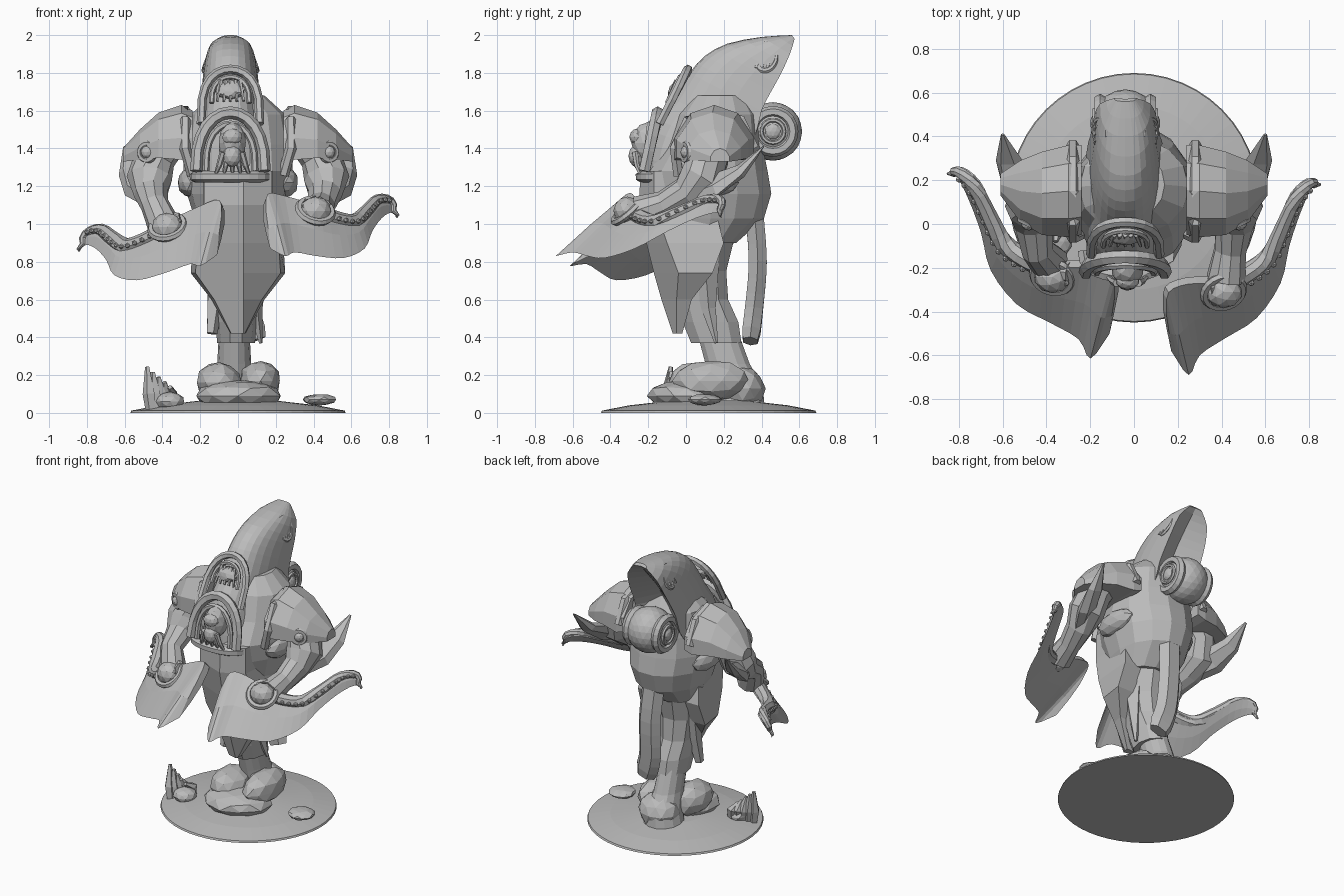
import bpy, bmesh, math, random
from mathutils import Vector, Matrix

random.seed(4)
cube = bpy.data.objects.get("Cube")
if cube:
    bpy.data.objects.remove(cube, do_unlink=True)

stone = bpy.data.materials.new("grey_resin")
GREY = (0.5, 0.5, 0.5, 1)
stone.use_nodes = True
stone.diffuse_color = GREY
stone.node_tree.nodes["Principled BSDF"].inputs["Base Color"].default_value = GREY
MIRROR = Matrix.Scale(-1, 4, Vector((1, 0, 0)))
MID = -0.04  # the upper body leans slightly to its right


def finish(name, bm):
    bmesh.ops.recalc_face_normals(bm, faces=bm.faces)
    mesh = bpy.data.meshes.new(name)
    bm.to_mesh(mesh)
    bm.free()
    mesh.materials.append(stone)
    obj = bpy.data.objects.new(name, mesh)
    bpy.context.collection.objects.link(obj)


def smooth(points, steps=3):
    """Catmull-Rom curve through points of any dimension."""
    pts = [Vector(p) for p in points]
    pts = [pts[0] * 2 - pts[1]] + pts + [pts[-1] * 2 - pts[-2]]
    curve = []
    for a, b, c, d in zip(pts, pts[1:], pts[2:], pts[3:]):
        for k in range(steps):
            t = k / steps
            curve.append(b + (c - a) * t / 2 + (a * 2 - b * 5 + c * 4 - d) * t * t / 2
                         + (b * 3 - a - c * 3 + d) * t ** 3 / 2)
    return curve + [pts[-2]]


def loft(name, rings, matrix=None, warp=None):
    """Skin a list of closed rings and cap both ends."""
    bm = bmesh.new()
    rows = [[bm.verts.new(p) for p in ring] for ring in rings]
    for a, b in zip(rows, rows[1:]):
        for i in range(len(a)):
            j = (i + 1) % len(a)
            bm.faces.new((a[i], a[j], b[j], b[i]))
    bm.faces.new(rows[0])
    bm.faces.new(rows[-1])
    if warp:
        for v in bm.verts:
            v.co = warp(v.co)
    if matrix:
        bm.transform(matrix)
    finish(name, bm)


def oval(x, y, z, rx, ry, sides=14):
    turns = [math.tau * i / sides for i in range(sides)]
    return [(x + rx * math.cos(t), y + ry * math.sin(t), z) for t in turns]


def tube(name, path, radii, sides=8, flat=1.0, **extra):
    """Tapered limb along a path; flat squashes it along its second axis."""
    pts = [Vector(p) for p in path]
    rings = []
    for i, p in enumerate(pts):
        along = (pts[min(i + 1, len(pts) - 1)] - pts[max(i - 1, 0)]).normalized()
        side = along.cross(Vector((0, 1, 0.01))).normalized()
        other = along.cross(side) * flat
        rings.append([p + radii[i] * (side * math.cos(t) + other * math.sin(t))
                      for t in (math.tau * k / sides for k in range(sides))])
    loft(name, rings, **extra)


def blob(name, centre, size, rough=0.0, detail=2, turn=0.0, matrix=None):
    bm = bmesh.new()
    bmesh.ops.create_icosphere(bm, subdivisions=detail, radius=1)
    for v in bm.verts:
        v.co *= 1 + random.uniform(-rough, rough)
    place = Matrix.Translation(centre) @ Matrix.Rotation(turn, 4, "X") @ Matrix.Diagonal((*size, 1))
    bm.transform(matrix @ place if matrix else place)
    finish(name, bm)


def hoop(name, centre, axis, major, minor, stretch=1.0, matrix=None):
    """Ring whose hole faces along axis."""
    rot = Vector(axis).to_track_quat("Z", "Y")
    steps, sides = 20, 6
    rings = []
    bm = bmesh.new()
    for i in range(steps):
        a = math.tau * i / steps
        rings.append([])
        for j in range(sides):
            b = math.tau * j / sides
            r = major + minor * math.cos(b)
            spot = Vector((r * math.cos(a), stretch * r * math.sin(a), minor * math.sin(b)))
            rings[i].append(bm.verts.new(Vector(centre) + rot @ spot))
    for i in range(steps):
        for j in range(sides):
            n, m = (i + 1) % steps, (j + 1) % sides
            bm.faces.new((rings[i][j], rings[n][j], rings[n][m], rings[i][m]))
    if matrix:
        bm.transform(matrix)
    finish(name, bm)


# Round base with boulders and debris
loft("base_disc", [oval(0, 0.12, z, r, r, 48) for z, r in ((0, 0.57), (0.012, 0.565), (0.04, 0.42), (0.065, 0.2))])
for i, (spot, size) in enumerate((((0, 0, 0.09), (0.23, 0.2, 0.085)), ((-0.1, 0.07, 0.16), (0.12, 0.17, 0.11)),
                                  ((0.12, 0.13, 0.17), (0.11, 0.2, 0.11)), ((0, 0.3, 0.13), (0.14, 0.12, 0.12)),
                                  ((0.43, 0.1, 0.07), (0.09, 0.09, 0.03)), ((-0.36, -0.08, 0.06), (0.08, 0.08, 0.05)))):
    blob(f"boulder_{i}", spot, size, 0.05)
for i in range(5):
    lean = 0.03 * (i - 2)
    tube(f"coral_frond_{i}", [(-0.4 + lean, -0.1 + 0.015 * i, 0.02), (-0.41 + lean, -0.1 + 0.02 * i, 0.1),
                              (-0.42 + lean, -0.08, 0.19 - lean * 0.9)], [0.03, 0.035, 0.012], 5)

# Legs, torso and hanging cloth
SHIN = ((0.45, 0.16, 0.08, 0.11), (0.26, 0.22, 0.09, 0.12), (0.14, 0.27, 0.11, 0.14), (0.03, 0.28, 0.14, 0.14))
loft("shin", [oval(-0.02, y, z, rx, ry) for z, y, rx, ry in SHIN])
ROBE = ((0.98, 0.08, 0.19, 0.2), (0.75, 0.08, 0.14, 0.14), (0.6, 0.09, 0.12, 0.14), (0.48, 0.13, 0.11, 0.155),
        (0.37, 0.16, 0.1, 0.14))
loft("robe", [oval(-0.01, y, z, rx, ry, 10) for z, y, rx, ry in ROBE])
TORSO = ((1.68, 0.18, 0.14, 0.15), (1.58, 0.17, 0.25, 0.22), (1.42, 0.15, 0.28, 0.26), (1.28, 0.12, 0.29, 0.32),
         (1.16, 0.13, 0.27, 0.33), (1.03, 0.13, 0.23, 0.29), (0.9, 0.1, 0.18, 0.17))
loft("torso", [oval(0, y, z, rx, ry) for z, y, rx, ry in TORSO])
PLATE = ((1.28, 0.2, -0.24, -0.17, 0.1), (1.1, 0.2, -0.25, -0.17, 0.15), (0.9, 0.24, -0.21, -0.1, 0.2),
         (0.74, 0.25, -0.17, -0.04, 0.14), (0.6, 0.14, -0.13, -0.05, 0.03), (0.42, 0.04, -0.07, -0.05, -0.02))
loft("front_tabard", [[(-w, back, z), (-w * 0.9, mid, z), (0.03, front, z), (w * 0.9, mid, z), (w, back, z)]
                      for z, w, front, mid, back in PLATE])
tube("back_cloth", smooth([(0, 0.36, 1.08), (0.02, 0.38, 0.8), (0.03, 0.36, 0.55), (0.08, 0.34, 0.38)]),
     [0.085] * 9 + [0.07], 6, 0.65)
tube("side_cloth_right", [(-0.1, 0.1, 0.8), (-0.12, 0.08, 0.6), (-0.14, 0.05, 0.42)], [0.08, 0.05, 0.03], 5)
tube("side_cloth_left", [(0.08, 0.1, 0.8), (0.09, 0.12, 0.55), (0.12, 0.16, 0.37)], [0.08, 0.04, 0.01], 5)

# Tall swept hood, each ring running over the brow and closing in a hollow back
HOOD = ((0.56, 2, 0.575, 1.98, 0.05), (0.4, 1.99, 0.55, 1.9, 0.115), (0.22, 1.955, 0.5, 1.79, 0.14),
        (0.1, 1.89, 0.45, 1.7, 0.15), (0.02, 1.8, 0.4, 1.6, 0.16), (-0.07, 1.66, 0.37, 1.48, 0.17),
        (-0.15, 1.55, 0.3, 1.38, 0.18), (-0.19, 1.42, 0.2, 1.3, 0.19), (-0.2, 1.26, 0.1, 1.22, 0.19))
hood_rings = []
for fy, fz, by, bz, width in smooth(HOOD, 2):
    ring = []
    for k in range(15):
        t = math.pi * k / 14
        s, c = abs(math.sin(t)) ** 0.7, math.cos(t)
        ring.append((MID + width * math.copysign(abs(c) ** 0.8, c), by + (fy - by) * s, bz + (fz - bz) * s))
    ring.append((MID, by + (fy - by) * 0.25, bz + (fz - bz) * 0.25))
    hood_rings.append(ring)
loft("hood", hood_rings)


# Face plates: crest arch with carving, and the flared cowl round the head
def arch(name, low, top, half, radius, sharp):
    path = []
    for k in range(13):
        t = math.pi * k / 12
        s = abs(math.sin(t)) ** sharp
        path.append((MID + half * math.cos(t), low[0] + (top[0] - low[0]) * s, low[1] + (top[1] - low[1]) * s))
    tube(name, path, [radius] * 13, 6)


arch("crest_arch", (-0.14, 1.53), (0.01, 1.82), 0.155, 0.024, 0.6)
arch("crest_inner_arch", (-0.1, 1.64), (-0.03, 1.78), 0.1, 0.014, 0.7)
arch("cowl_arch", (-0.22, 1.28), (-0.15, 1.59), 0.18, 0.033, 0.8)
arch("cowl_inner_arch", (-0.22, 1.28), (-0.19, 1.53), 0.13, 0.018, 0.7)
arch("jaw_collar", (-0.12, 1.25), (-0.24, 1.25), 0.19, 0.03, 0.7)
blob("crest_carving", (MID, -0.055, 1.71), (0.08, 0.035, 0.055), 0.1, turn=-0.5)
for i in range(-2, 3):
    tube(f"crest_tooth_{i}", [(MID + i * 0.035, -0.1, 1.65), (MID + i * 0.025, -0.05, 1.76)], [0.008, 0.012], 5)
blob("head", (-0.03, -0.2, 1.43), (0.075, 0.09, 0.11))
blob("brow", (-0.03, -0.26, 1.46), (0.055, 0.04, 0.045))
blob("muzzle", (-0.03, -0.26, 1.36), (0.05, 0.045, 0.06))
for i in range(-2, 3):
    tube(f"face_tendril_{i}", [(-0.03 + i * 0.025, -0.27, 1.38), (-0.03 + i * 0.035, -0.26, 1.31),
                               (-0.03 + i * 0.045, -0.24, 1.26)], [0.018, 0.015, 0.008], 6)

# Back tank with a ringed port on either side, and the barred hood vents
blob("back_tank", (MID, 0.46, 1.49), (0.15, 0.155, 0.155), detail=3)
for side in (-1, 1):
    port = MID + side * 0.115
    hoop("tank_rim", (port, 0.46, 1.49), (side, 0, 0), 0.105, 0.03)
    hoop("tank_inner_ring", (port + side * 0.025, 0.46, 1.49), (side, 0, 0), 0.06, 0.012)
    blob("tank_hub", (port + side * 0.02, 0.46, 1.49), (0.025, 0.045, 0.045))
    vent = Vector((MID + side * 0.112, 0.42, 1.885))
    hoop("hood_vent_rim", vent, (side, -0.1, 0.4), 0.06, 0.012, 1.3)
    for k in (-1, 0, 1):
        y = vent.y + k * 0.03
        tube("hood_vent_bar", [(vent.x + side * 0.025, y - 0.02, vent.z - 0.06),
                               (vent.x - side * 0.02, y + 0.02, vent.z + 0.06)], [0.01, 0.01], 5)

# Blade shape of the left arm: inner edge, then outer edge
BLADE = (((0.84, 0.18, 1.04), (0.845, 0.19, 1.03)), ((0.8, 0.2, 1.12), (0.81, 0.16, 1.06)),
         ((0.73, 0.13, 1.13), (0.76, 0.05, 1.03)),
         ((0.67, 0, 1.07), (0.71, -0.1, 0.96)), ((0.6, -0.13, 1.02), (0.67, -0.27, 0.87)),
         ((0.5, -0.2, 1.04), (0.56, -0.43, 0.82)), ((0.38, -0.25, 1.09), (0.42, -0.52, 0.83)),
         ((0.24, -0.26, 1.13), (0.3, -0.6, 0.85)), ((0.15, -0.3, 1.14), (0.25, -0.69, 0.83)),
         ((0.14, -0.4, 1.05), (0.17, -0.58, 0.87)))
inner = smooth([a for a, b in BLADE])
outer = smooth([b for a, b in BLADE])
normals = []
for i, (a, b) in enumerate(zip(inner, outer)):
    n = (inner[min(i + 1, 27)] - inner[max(i - 1, 0)]).cross(b - a).normalized()
    normals.append(n if n.z > 0 else -n)
normals[24:] = [normals[23]] * 4


def droop(p):
    """The right blade hangs lower and further back than the left."""
    reach = (p.x - 0.15) / 0.7
    return Vector((p.x - 0.06 * (1 - reach), p.y + 0.08 - 0.03 * reach, p.z - 0.03 - 0.15 * reach))


for label, matrix, warp in (("left", None, None), ("right", MIRROR, droop)):
    rings = []
    for i, (a, b, n) in enumerate(zip(inner, outer, normals)):
        thick = n * min(0.025, 0.006 + 0.003 * i)
        mid = a.lerp(b, 0.5)
        rings.append([a + thick, mid + thick * 0.7, b, mid - thick * 0.7, a - thick])
    loft(f"blade_{label}", rings, matrix, warp)
    rim = [a.lerp(b, 0.1) + n * 0.012 for a, b, n in zip(inner[:20], outer, normals)]
    girth = [0.006 + 0.044 * math.sqrt(i / 19) for i in range(20)]
    tube(f"blade_tentacle_{label}", rim, girth, matrix=matrix, warp=warp)

    # Suckers, boss and arm follow the same droop
    place = warp or (lambda p: p)
    for i in range(4, 20):
        out = (outer[i] - inner[i]).normalized()
        spot = rim[i] + (out * 0.7 + normals[i] * 0.75) * girth[i]
        blob(f"sucker_{label}", place(spot), (0.016, 0.016, 0.014), detail=1, matrix=matrix)
    eye = place(Vector((0.41, -0.31, 1.07)))
    blob(f"boss_{label}", eye, (0.085, 0.075, 0.075), matrix=matrix)
    hoop(f"boss_ring_{label}", eye, (0.2, -0.6, 0.7), 0.09, 0.02, matrix=matrix)
    wrist = place(Vector((0.42, -0.25, 1.06)))
    tube(f"arm_{label}", [(0.38, 0.12, 1.44), (0.44, 0.12, 1.35), (0.47, 0.08, 1.24), (0.46, 0, 1.16),
                          (0.44, -0.12, 1.1), wrist], [0.11, 0.11, 0.12, 0.09, 0.075, 0.09], 10, matrix=matrix)
    tube(f"elbow_spike_{label}", [(0.47, 0.02, 1.16), (0.53, 0.16, 1.21), (0.57, 0.29, 1.28), (0.6, 0.41, 1.41)],
         [0.07, 0.09, 0.065, 0.008], 6, 0.5, matrix=matrix)

    # Layered shoulder armour tapering to an outer point
    PAD = ((0.24, -0.05, 0.36, 1.36, 1.6), (0.3, -0.06, 0.36, 1.34, 1.63), (0.42, -0.05, 0.33, 1.35, 1.59),
           (0.52, 0.01, 0.29, 1.34, 1.5), (0.61, 0.13, 0.23, 1.33, 1.4))
    rings = []
    for x, front, back, low, high in PAD:
        span, rise = back - front, high - low
        rings.append([(x, front + span * u, low + rise * v) for u, v in
                      ((0, 0), (0, 0.4), (0.2, 0.85), (0.5, 1), (0.8, 0.85), (1, 0.4), (1, 0))])
    loft(f"pauldron_{label}", rings, matrix)
    tube(f"pauldron_band_{label}", [(0.24, -0.04, 1.26), (0.28, -0.06, 1.4), (0.28, 0.01, 1.55), (0.28, 0.15, 1.6),
                                    (0.28, 0.29, 1.55), (0.28, 0.36, 1.4)], [0.03] * 6, 6, matrix=matrix)
    hoop(f"shoulder_joint_{label}", (0.48, 0.0, 1.38), (0.5, -1, 0), 0.045, 0.015, matrix=matrix)
    blob(f"shoulder_stud_{label}", (0.48, 0.0, 1.38), (0.035, 0.03, 0.035), matrix=matrix)
    blob(f"side_pouch_{label}", (0.25, 0.12, 1.22), (0.07, 0.16, 0.08), 0.03, matrix=matrix)
